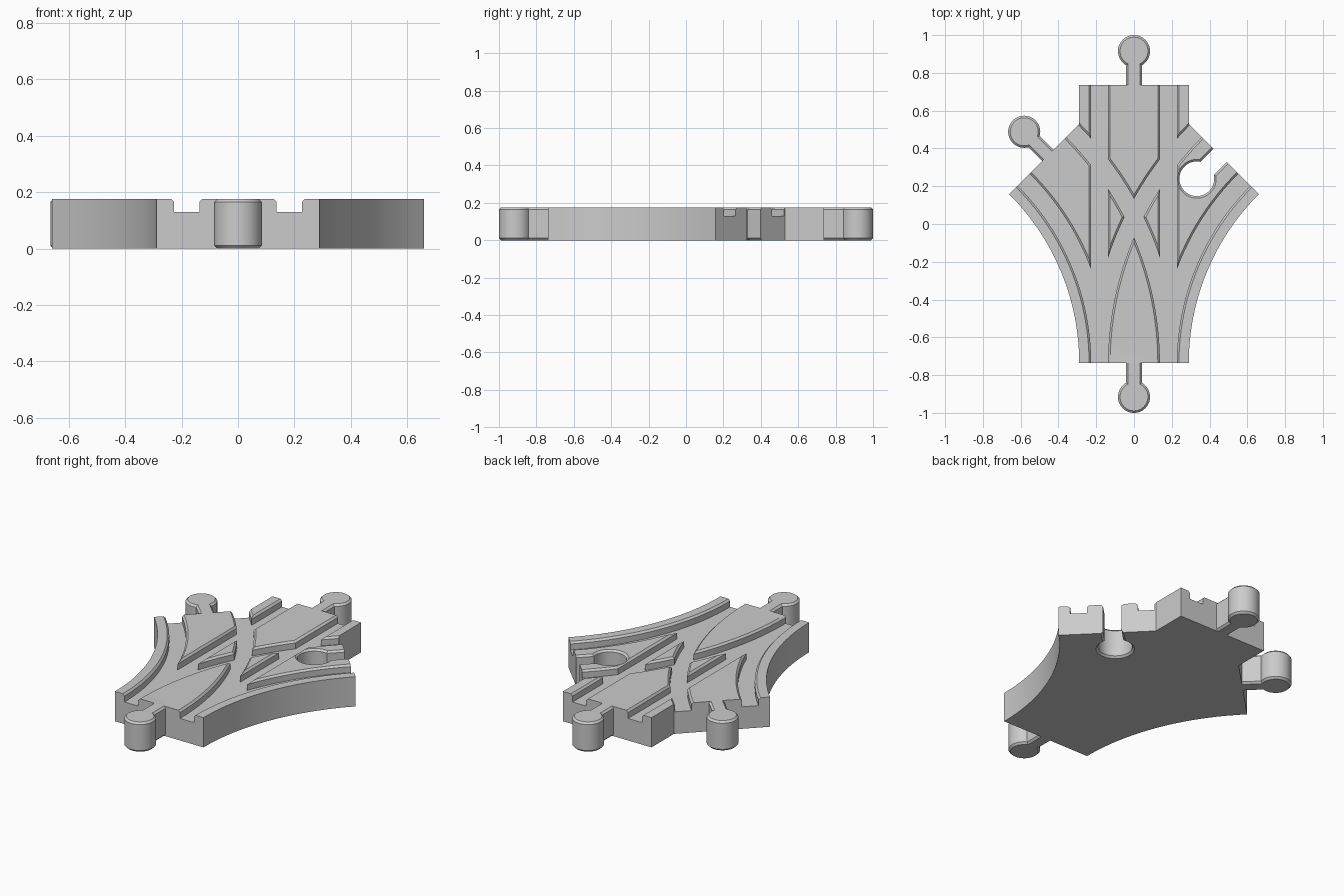
import bpy, bmesh, math
from mathutils import Vector

if "Cube" in bpy.data.objects:
    bpy.data.objects.remove(bpy.data.objects["Cube"])

H, FLOOR, CH = 0.176, 0.13, 0.011      # deck height, groove floor, chamfer
HALF, LEN = 0.29, 0.737                # half width, half length
R = 1.555                              # centre-line radius of the curved tracks
A = math.pi / 4                        # sweep of the curved tracks
SEG = 28

wood = bpy.data.materials.new("grey")
wood.diffuse_color = (0.6, 0.6, 0.6, 1)
wood.use_nodes = True
wood.node_tree.nodes["Principled BSDF"].inputs["Base Color"].default_value = wood.diffuse_color


def loft(name, rings):
    """Skin a row of equal point rings and cap both ends."""
    bm = bmesh.new()
    rows = [[bm.verts.new(p) for p in ring] for ring in rings]
    n = len(rows[0])
    for a, b in zip(rows, rows[1:]):
        for i in range(n):
            j = (i + 1) % n
            bm.faces.new((a[i], a[j], b[j], b[i]))
    bm.faces.new(rows[0])
    bm.faces.new(rows[-1])
    bmesh.ops.recalc_face_normals(bm, faces=bm.faces)
    me = bpy.data.meshes.new(name)
    bm.to_mesh(me)
    bm.free()
    me.materials.append(wood)
    ob = bpy.data.objects.new(name, me)
    bpy.context.collection.objects.link(ob)
    return ob


def disc(c, r, z, n=48):
    return [(c.x + r * math.cos(2 * math.pi * i / n),
             c.y + r * math.sin(2 * math.pi * i / n), z) for i in range(n)]


def bar(p, q, w, z):
    """Rectangle of half width w around the segment p-q."""
    d = (q - p).normalized()
    s = Vector((-d.y, d.x)) * w
    return [(v.x, v.y, z) for v in (p + s, q + s, q - s, p - s)]


def arc_point(side, t, off=0.0):
    """Point on a curved track; side 1 bends right, off is measured outwards."""
    r = R + off
    return Vector((side * (R - r * math.cos(t)), -LEN + r * math.sin(t)))


def smooth(ob):
    bpy.ops.object.select_all(action='DESELECT')
    ob.select_set(True)
    bpy.context.view_layer.objects.active = ob
    bpy.ops.object.shade_smooth_by_angle(angle=math.radians(30))


# track body: straight track merged with both curved arms
right = [arc_point(1, A * i / SEG, -HALF) for i in range(SEG + 1)]
mid = arc_point(1, A)
right += [Vector((HALF, mid.x + mid.y - HALF)), Vector((HALF, LEN))]
outline = right + [Vector((-p.x, p.y)) for p in reversed(right)]
body = loft("track_body", [[(p.x, p.y, z) for p in outline] for z in (0, H)])

# wheel groove cutters, flared at the top for the chamfered edges
IN, OUT, UP = 0.137, 0.227, 0.02
section = [(IN, FLOOR), (OUT, FLOOR), (OUT, H - CH), (OUT + CH + UP, H + UP),
           (IN - CH - UP, H + UP), (IN, H - CH)]
cutters = []
for s in (1, -1):
    cutters.append(loft("straight_groove_cutter",
                        [[(s * u, y, z) for u, z in section] for y in (-0.8, 0.8)]))
    for side in (1, -1):
        rings = []
        for i in range(-1, SEG + 2):
            t = A * i / SEG
            rings.append([(*arc_point(side, t, s * u), z) for u, z in section])
        cutters.append(loft("curved_groove_cutter", rings))

# socket cutters: round hole and slot in the right arm
out = Vector((1, 1)).normalized()
hole = mid - out * 0.174
flare = [(-UP, CH + UP), (CH, 0), (H - CH, 0), (H + UP, CH + UP)]
cutters.append(loft("socket_hole_cutter", [disc(hole, 0.092 + f, z) for z, f in flare]))
cutters.append(loft("socket_slot_cutter",
                    [bar(hole, mid + out * 0.1, 0.05 + f, z) for z, f in flare]))

# cut the body, then discard the cutters
bpy.context.view_layer.objects.active = body
for c in cutters:
    c.hide_render = True
    m = body.modifiers.new("cut", 'BOOLEAN')
    m.operation, m.solver, m.object = 'DIFFERENCE', 'EXACT', c
    bpy.ops.object.modifier_apply(modifier=m.name)
for c in cutters:
    bpy.data.objects.remove(c)
smooth(body)

# connector pegs: front, back and left arm
left_end = Vector((-mid.x, mid.y))
for place, end, d in (("front", Vector((0, -LEN)), Vector((0, -1))),
                      ("back", Vector((0, LEN)), Vector((0, 1))),
                      ("left", left_end, Vector((-1, 1)).normalized())):
    c = end + d * 0.178
    levels = [(0, -CH), (CH, 0), (H - CH, 0), (H, -CH)]
    smooth(loft(place + "_peg_head", [disc(c, 0.085 + f, z) for z, f in levels]))
    loft(place + "_peg_neck", [bar(end, end + d * 0.12, 0.042 + f, z) for z, f in levels])
